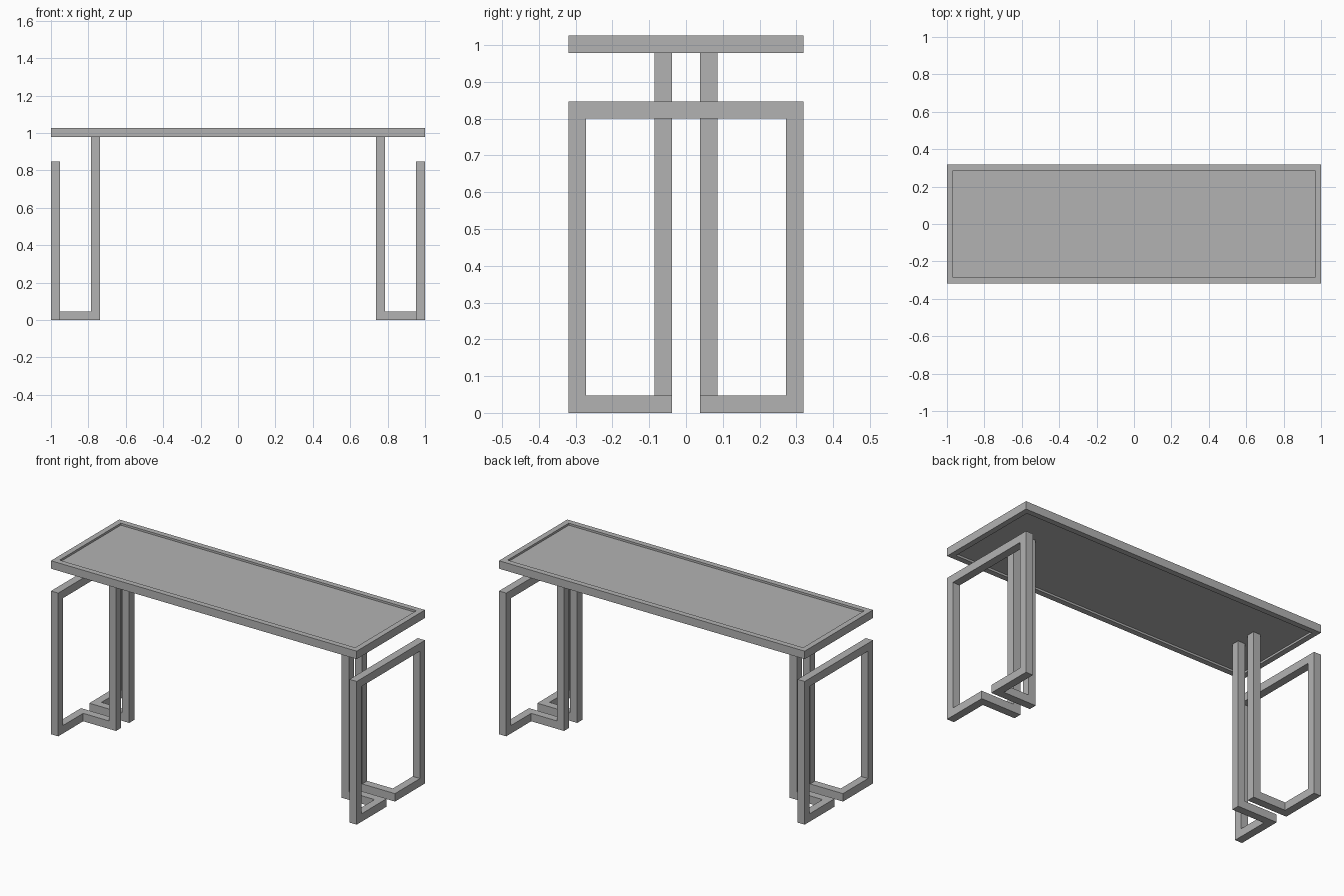
import bpy, bmesh
from mathutils import Vector

cube = bpy.data.objects.get("Cube")
if cube:
    bpy.data.objects.remove(cube, do_unlink=True)

BAR = 0.047            # square bar thickness
HALF = BAR / 2
LENGTH, DEPTH = 2.0, 0.638
TOP = 1.026
RECESS = 0.012         # panel set back from the rim, above and below

grey = bpy.data.materials.new("satin_grey")
grey.use_nodes = True
colour = (0.45, 0.45, 0.45, 1)
grey.diffuse_color = colour
grey.node_tree.nodes["Principled BSDF"].inputs["Base Color"].default_value = colour


def add_object(name, bm):
    bmesh.ops.recalc_face_normals(bm, faces=bm.faces)
    mesh = bpy.data.meshes.new(name)
    bm.to_mesh(mesh)
    bm.free()
    mesh.materials.append(grey)
    obj = bpy.data.objects.new(name, mesh)
    bpy.context.collection.objects.link(obj)
    return obj


def square_bar(name, path):
    """Sweep a square section along a right-angled path with mitred corners."""
    bm = bmesh.new()
    pts = [Vector(p) for p in path]
    dirs = [(b - a).normalized() for a, b in zip(pts, pts[1:])]
    # the path starts vertically, so the first section lies flat
    offsets = [Vector((sx * HALF, sy * HALF, 0))
               for sx, sy in ((-1, -1), (1, -1), (1, 1), (-1, 1))]
    rings = [[bm.verts.new(pts[0] + o) for o in offsets]]
    for i, p in enumerate(pts[1:]):
        a = dirs[i]
        if i + 1 < len(dirs):
            b = dirs[i + 1]
            mitred = [o - a * o.dot(b) for o in offsets]
            offsets = [m - b * m.dot(b) for m in mitred]
        else:
            mitred = offsets
        rings.append([bm.verts.new(p + m) for m in mitred])
    for r, s in zip(rings, rings[1:]):
        for k in range(4):
            n = (k + 1) % 4
            bm.faces.new((r[k], r[n], s[n], s[k]))
    bm.faces.new(rings[0])
    bm.faces.new(rings[-1])
    return add_object(name, bm)


# Tabletop: a rim around a panel recessed on both sides
bm = bmesh.new()
bmesh.ops.create_cube(bm, size=1)
for v in bm.verts:
    v.co = (v.co.x * LENGTH, v.co.y * DEPTH, TOP - HALF + v.co.z * BAR)
for side in (1, -1):
    bm.normal_update()
    face = max(bm.faces, key=lambda f: f.normal.z * side * f.calc_area())
    bmesh.ops.inset_individual(bm, faces=[face], thickness=BAR)
    # a second inset of no width leaves a step for the recess wall
    bmesh.ops.inset_individual(bm, faces=[face], thickness=0)
    for v in face.verts:
        v.co.z -= side * RECESS
add_object("tabletop", bm)

# Legs: one continuous bent bar at each end of the table
post_x, outer_x = 0.762, LENGTH / 2 - HALF
post_y, outer_y = 0.062, DEPTH / 2 - HALF
post_top = TOP - BAR + RECESS
loop_top = 0.847 - HALF
for name, s in (("left_leg", 1), ("right_leg", -1)):
    half = [(s * post_x, post_y, post_top),
            (s * post_x, post_y, HALF),
            (s * outer_x, post_y, HALF),
            (s * outer_x, outer_y, HALF),
            (s * outer_x, outer_y, loop_top)]
    mirrored = [(x, -y, z) for x, y, z in reversed(half)]
    square_bar(name, half + mirrored)
